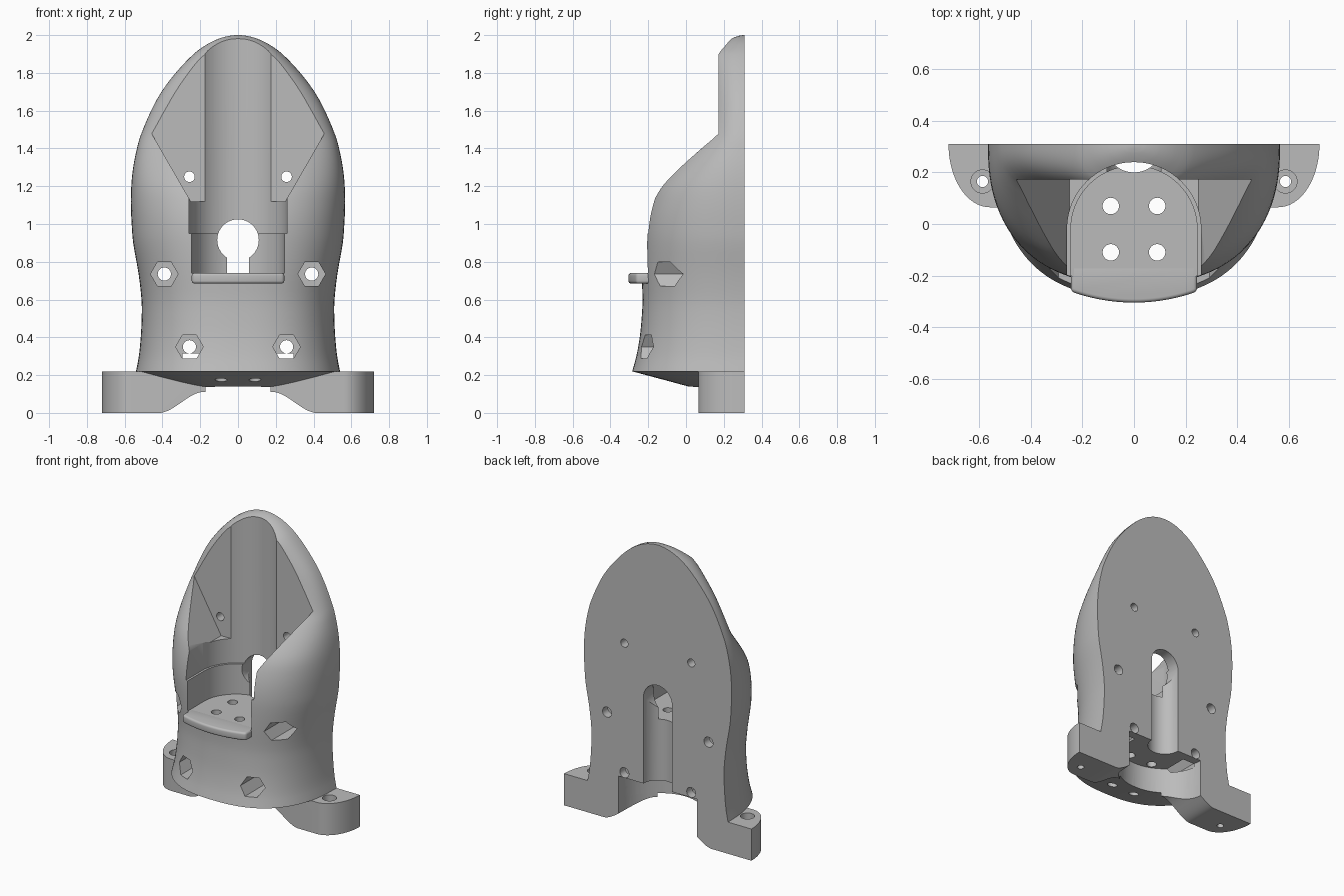
import bpy, bmesh, math
from mathutils import Matrix

if "Cube" in bpy.data.objects:
    bpy.data.objects.remove(bpy.data.objects["Cube"], do_unlink=True)

grey = bpy.data.materials.new("plain grey")
grey.use_nodes = True
grey.diffuse_color = (0.5, 0.5, 0.5, 1)
grey.node_tree.nodes["Principled BSDF"].inputs["Base Color"].default_value = (0.5, 0.5, 0.5, 1)

BACK = 0.31


def finish(name, bm):
    bmesh.ops.recalc_face_normals(bm, faces=bm.faces)
    mesh = bpy.data.meshes.new(name)
    bm.to_mesh(mesh)
    bm.free()
    mesh.materials.append(grey)
    obj = bpy.data.objects.new(name, mesh)
    bpy.context.collection.objects.link(obj)
    return obj


def prism(name, points, axis, low, high):
    """Extrude a 2D outline along z (points are x, y) or along y (points are x, z)."""
    bm = bmesh.new()
    place = (lambda p, h: (p[0], p[1], h)) if axis == "z" else (lambda p, h: (p[0], h, p[1]))
    a = [bm.verts.new(place(p, low)) for p in points]
    b = [bm.verts.new(place(p, high)) for p in points]
    bm.faces.new(a)
    bm.faces.new(b)
    for i in range(len(a)):
        j = (i + 1) % len(a)
        bm.faces.new((a[i], a[j], b[j], b[i]))
    return finish(name, bm)


def arc(cx, cy, rx, ry, start, end, n):
    angles = [math.radians(start + (end - start) * i / n) for i in range(n + 1)]
    return [(cx + rx * math.cos(t), cy + ry * math.sin(t)) for t in angles]


def disc(cx, cy, r, n=32):
    return arc(cx, cy, r, r, 0, 360, n)[:-1]


def activate(obj):
    bpy.ops.object.select_all(action="DESELECT")
    obj.select_set(True)
    bpy.context.view_layer.objects.active = obj


def cut(obj, cutters):
    activate(obj)
    for c in cutters:
        mod = obj.modifiers.new("cut", "BOOLEAN")
        mod.operation, mod.solver, mod.object = "DIFFERENCE", "EXACT", c
        bpy.ops.object.modifier_apply(modifier=mod.name)
        bpy.data.objects.remove(c, do_unlink=True)


def smooth(obj):
    activate(obj)
    bpy.ops.object.shade_smooth_by_angle(angle=math.radians(30))


# Shell levels: height, half width, depth forward of the flat back
levels = [
    (0.22, 0.54, 0.595), (0.3, 0.525, 0.573), (0.4, 0.515, 0.555), (0.5, 0.51, 0.545),
    (0.6, 0.511, 0.54), (0.74, 0.527, 0.545), (0.9, 0.555, 0.545), (1.0, 0.563, 0.537),
    (1.1, 0.567, 0.515), (1.2, 0.565, 0.475), (1.3, 0.555, 0.397), (1.4, 0.535, 0.305),
    (1.47, 0.515, 0.245), (1.6, 0.46, 0.212), (1.7, 0.405, 0.2), (1.8, 0.33, 0.192),
    (1.9, 0.235, 0.178), (1.95, 0.166, 0.12), (1.98, 0.105, 0.072), (1.995, 0.052, 0.035),
    (2.0, 0.012, 0.01),
]


def slope(i, k):
    a, b = levels[max(i - 1, 0)], levels[min(i + 1, len(levels) - 1)]
    return (b[k] - a[k]) / (b[0] - a[0])


def refined(steps=3):
    """Hermite curve through the levels."""
    rows = []
    for i in range(len(levels) - 1):
        p, q = levels[i], levels[i + 1]
        h = q[0] - p[0]
        for s in range(steps):
            t = s / steps
            row = [p[0] + h * t]
            for k in (1, 2):
                row.append((1 + 2 * t) * (1 - t) ** 2 * p[k] + t * (1 - t) ** 2 * h * slope(i, k)
                           + t * t * (3 - 2 * t) * q[k] + t * t * (t - 1) * h * slope(i + 1, k))
            rows.append(row)
    return rows + [levels[-1]]


def shell(name, segments=56):
    """Loft rounded half sections, with a shallow cone underneath."""
    bm = bmesh.new()
    z, w, d = levels[0]
    rings = []
    for z, w, d in [(z - 0.096, w * 0.4, d * 0.4)] + refined():
        ring = []
        for i in range(segments + 1):
            t = math.pi * i / segments
            c, s = math.cos(t), max(math.sin(t), 0) if 0 < i < segments else 0
            ring.append(bm.verts.new((w * math.copysign(abs(c) ** 0.8, c), BACK - d * s ** 0.8, z)))
        rings.append(ring)
    for a, b in zip(rings, rings[1:]):
        for i in range(len(a)):
            j = (i + 1) % len(a)
            bm.faces.new((a[i], a[j], b[j], b[i]))
    bm.faces.new(rings[0])
    bm.faces.new(rings[-1])
    return finish(name, bm)


def u_shape(r):
    return arc(0, -0.02, r, r, 0, 180, 48) + [(-r, -0.8), (r, -0.8)]


def recess():
    return prism("recess_cutter", disc(0, BACK, 0.3, 64), "z", -0.1, 0.315)


body = shell("body")

# Flared front opening, round trough, shelf pocket, rear cable channel
cutters = [
    prism("flare_cutter", [(-0.25, 1.12), (0.25, 1.12), (0.85, 2.16), (-0.85, 2.16)], "y", -1, 0.172),
    prism("trough_cutter", u_shape(0.26), "z", 0.95, 2.2),
    prism("pocket_cutter", u_shape(0.245), "z", 0.74, 1.0),
    recess(),
    prism("channel_cutter", disc(0, BACK, 0.11, 40), "z", 0.1, 0.915),
    prism("keyhole_cutter", disc(0, 0.915, 0.11, 40), "y", 0, 0.5),
]
# Screw holes, nut pockets and shelf holes
for side in (-1, 1):
    for x, z, r in ((0.257, 1.25, 0.028), (0.39, 0.735, 0.035), (0.257, 0.35, 0.035)):
        cutters.append(prism("screw_cutter", disc(side * x, z, r, 24), "y", 0.0, 0.5))
        if z < 1:
            cutters.append(prism("nut_cutter", disc(side * x, z, 0.073, 6), "y", -0.6, 0.25))
    for y in (-0.11, 0.07):
        cutters.append(prism("shelf_hole_cutter", disc(side * 0.09, y, 0.032, 24), "z", 0.0, 0.9))
cut(body, cutters)
smooth(body)

# Rounded lip at the front of the shelf
edge = [(x, -0.305 + 0.72 - math.sqrt(0.72 ** 2 - x * x))
        for x in [0.245 * (i / 12 - 1) for i in range(25)]]
lip = prism("shelf_lip", edge + [(0.245, -0.16), (-0.245, -0.16)], "z", 0.685, 0.7403)
bevel = lip.modifiers.new("round", "BEVEL")
bevel.width, bevel.segments, bevel.limit_method = 0.014, 4, "ANGLE"
activate(lip)
bpy.ops.object.modifier_apply(modifier="round")
smooth(lip)

# Mounting feet with a swept inner underside and a stepped screw hole
plan = [(0.1, BACK), (0.1, 0.065)] + arc(0.56, BACK, 0.16, 0.245, -90, 0, 20)
sweep = [(0.0, -0.1), (0.42, -0.1)]
for i in range(17):
    t = i / 16
    sweep.append((0.42 - 0.24 * t, 0.112 * t * t * (3 - 2 * t) - 0.0005))
sweep.append((0.0, 0.1115))
for name, side in (("left_foot", 1), ("right_foot", -1)):
    foot = prism(name, plan, "z", 0, 0.22)
    cut(foot, [
        prism("sweep_cutter", sweep, "y", -0.5, 0.6),
        recess(),
        prism("screw_cutter", disc(0.588, 0.165, 0.022, 24), "z", -0.1, 0.4),
        prism("head_cutter", disc(0.588, 0.165, 0.045, 32), "z", 0.13, 0.4),
    ])
    if side < 0:
        foot.data.transform(Matrix.Diagonal((-1, 1, 1, 1)))
        foot.data.flip_normals()
    smooth(foot)
